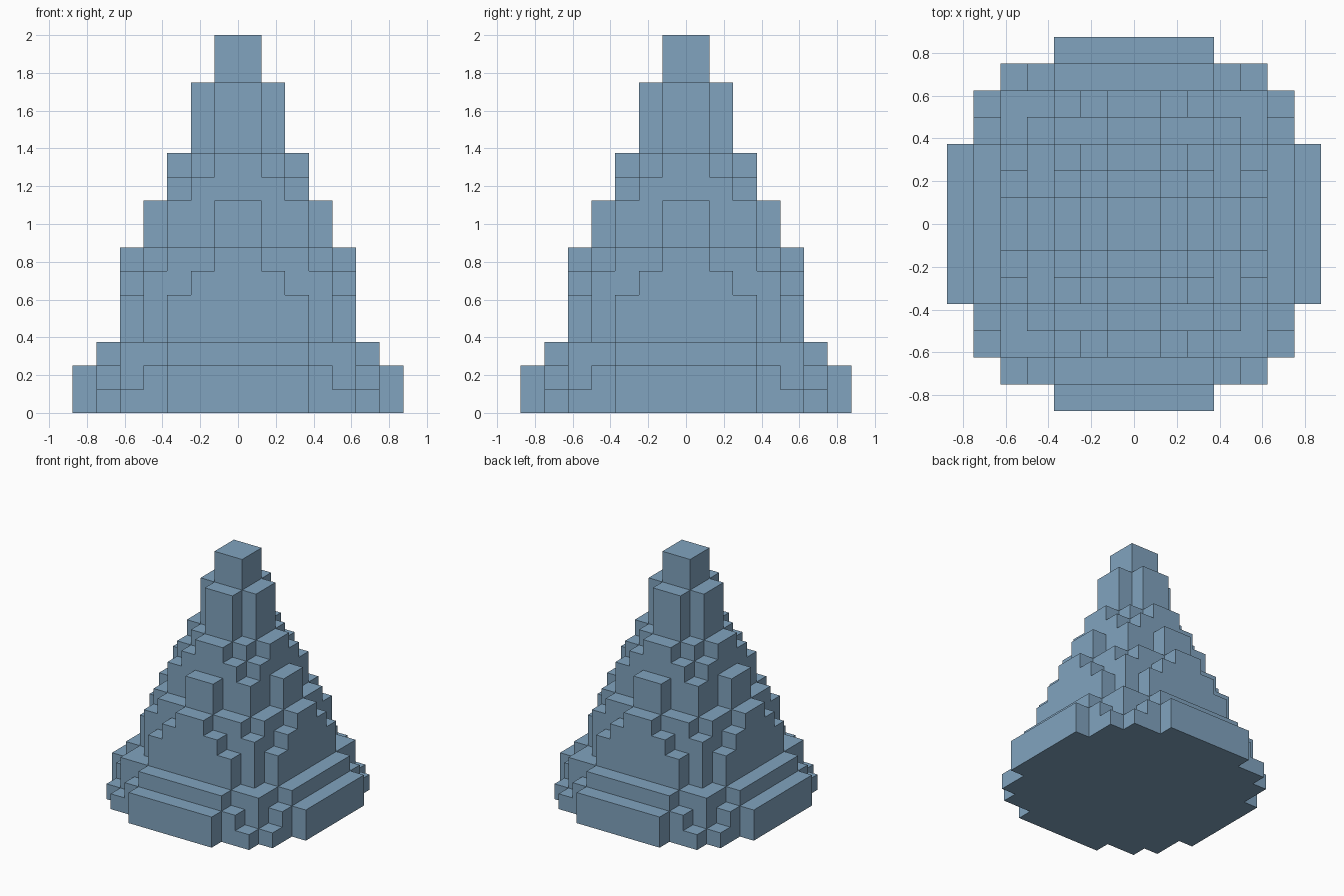
import bpy
import bmesh
from mathutils import Vector

default = bpy.data.objects.get("Cube")
if default:
    bpy.data.objects.remove(default, do_unlink=True)

UNIT = 0.125
REACH = 7

# Column heights in blocks for one eighth of the plan:
# each row steps outward from the centre, each entry steps toward the corner
EIGHTH = [
    [16],
    [14, 11],
    [11, 10, 9],
    [9, 7, 7, 6],
    [7, 6, 5, 3, 3],
    [3, 3, 3, 2, 1],
    [2, 2, 2],
]


def column_height(x, y):
    """Height of the column at a block cell, mirrored into all eight sectors."""
    a = x if x >= 0 else -x - 1
    b = y if y >= 0 else -y - 1
    near, far = min(a, b), max(a, b)
    if far >= len(EIGHTH) or near >= len(EIGHTH[far]):
        return 0
    return EIGHTH[far][near]


def add_quad(bm, corner, along, up):
    """One block face spanned by two edge directions."""
    points = (corner, corner + along, corner + along + up, corner + up)
    bm.faces.new([bm.verts.new(p * UNIT) for p in points])


def build_tower(name, material):
    bm = bmesh.new()
    ex, ey, ez = Vector((1, 0, 0)), Vector((0, 1, 0)), Vector((0, 0, 1))
    cells = range(-REACH, REACH)
    for x in cells:
        for y in cells:
            top = column_height(x, y)
            if not top:
                continue
            base = Vector((x, y, 0))
            # terrace top and underside
            add_quad(bm, base + ez * top, ex, ey)
            add_quad(bm, base, ey, ex)
            # exposed walls: neighbour offset, start corner, direction
            walls = (
                (0, -1, base, ex),
                (1, 0, base + ex, ey),
                (0, 1, base + ex + ey, -ex),
                (-1, 0, base + ey, -ey),
            )
            for dx, dy, start, along in walls:
                for z in range(column_height(x + dx, y + dy), top):
                    add_quad(bm, start + ez * z, along, ez)

    # weld the blocks and merge flat areas into single faces
    bmesh.ops.remove_doubles(bm, verts=bm.verts[:], dist=UNIT / 100)
    bmesh.ops.dissolve_limit(bm, angle_limit=0.01, verts=bm.verts[:], edges=bm.edges[:])

    mesh = bpy.data.meshes.new(name)
    bm.to_mesh(mesh)
    bm.free()
    mesh.materials.append(material)
    obj = bpy.data.objects.new(name, mesh)
    bpy.context.collection.objects.link(obj)
    return obj


# Slate blue stone
stone = bpy.data.materials.new("slate_blue")
stone.use_nodes = True
colour = (0.22, 0.37, 0.52, 1.0)
stone.diffuse_color = colour
stone.node_tree.nodes["Principled BSDF"].inputs["Base Color"].default_value = colour

build_tower("stepped_tower", stone)
